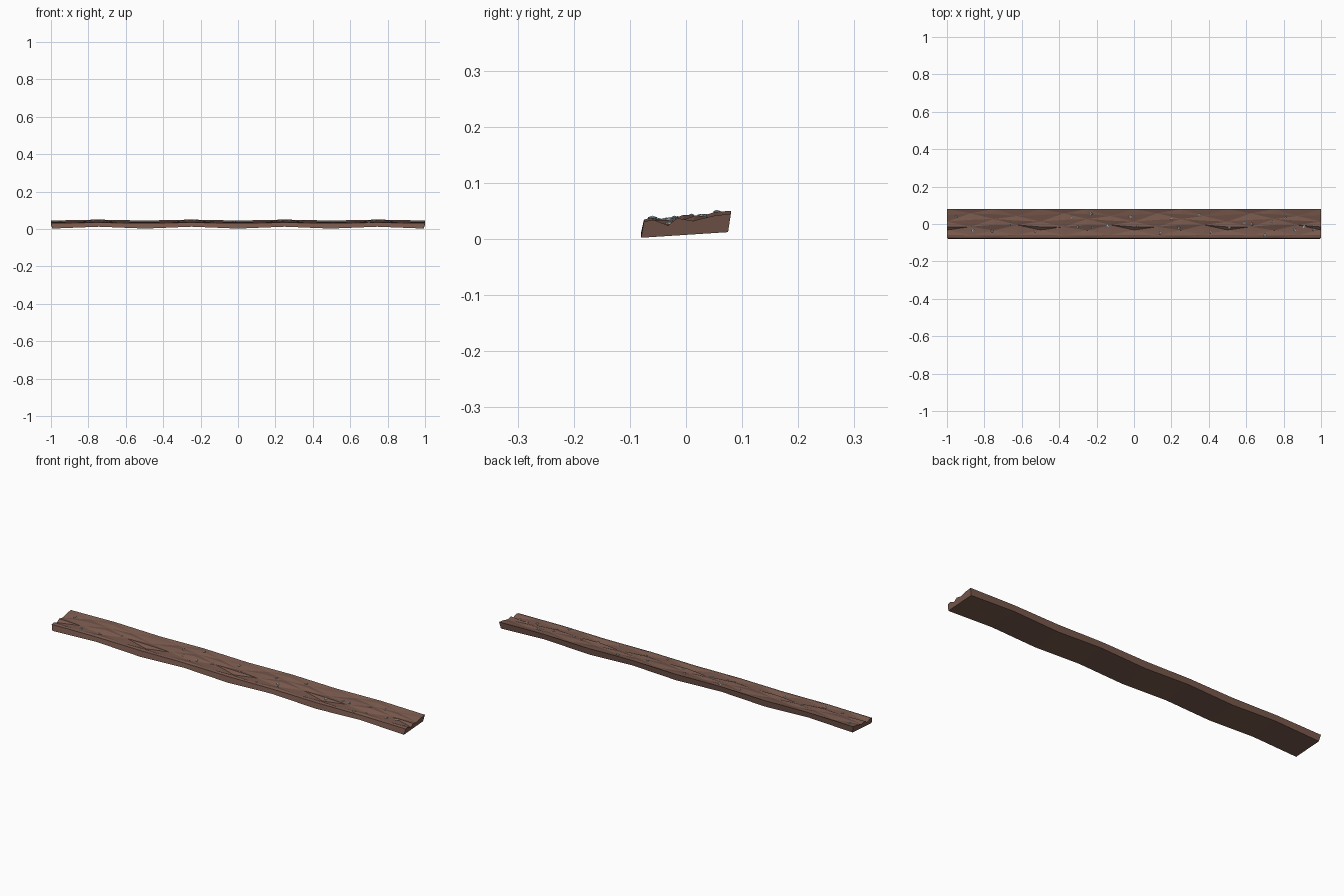
import bpy, bmesh, math, random
from mathutils import Vector, Matrix
from mathutils.bvhtree import BVHTree

if "Cube" in bpy.data.objects:
    bpy.data.objects.remove(bpy.data.objects["Cube"])

random.seed(7)


def material(name, rgb):
    m = bpy.data.materials.new(name)
    m.diffuse_color = (*rgb, 1)
    m.use_nodes = True
    m.node_tree.nodes["Principled BSDF"].inputs["Base Color"].default_value = m.diffuse_color
    return m


def finish(bm, name, mat):
    bmesh.ops.recalc_face_normals(bm, faces=bm.faces)
    me = bpy.data.meshes.new(name)
    bm.to_mesh(me)
    bm.free()
    me.materials.append(mat)
    ob = bpy.data.objects.new(name, me)
    bpy.context.collection.objects.link(ob)


def wave(x):
    return 0.5 - 0.5 * math.cos(4 * math.pi * x)


# Cross-section of the earth strip: (y, z, wave height, roughness)
PROFILE = [(-0.080, 0.002, 0.010, 0), (-0.075, 0.031, 0.003, 0),
           (-0.060, 0.033, 0.004, 0.001), (-0.033, 0.027, 0.007, 0.003),
           (-0.010, 0.034, 0.006, 0.003), (0.020, 0.035, 0.008, 0.003),
           (0.050, 0.038, 0.007, 0.003), (0.080, 0.045, 0.005, 0),
           (0.075, 0.012, 0.010, 0)]

# Wavy strip of ground, lofted along x
STEPS = 16
bm = bmesh.new()
rings = []
for i in range(STEPS + 1):
    x = -1 + 2 * i / STEPS
    ring = []
    for k, (y, z, amp, rough) in enumerate(PROFILE):
        bottom = k in (0, len(PROFILE) - 1)
        w = wave(x)
        bump = rough * math.cos(8 * math.pi * x + k * math.pi)
        sx = x * (0.993 if bottom else 1)
        dy = rough * 2.5 * math.sin(4 * math.pi * x + k)
        ring.append(bm.verts.new((sx, y + dy, z + amp * w + bump)))
    rings.append(ring)
n = len(PROFILE)
for i in range(STEPS):
    for k in range(n):
        a, b = rings[i][k], rings[i][(k + 1) % n]
        c, d = rings[i + 1][(k + 1) % n], rings[i + 1][k]
        if (i + k) % 2:
            bm.faces.new((a, b, c)), bm.faces.new((a, c, d))
        else:
            bm.faces.new((a, b, d)), bm.faces.new((b, c, d))
bm.faces.new(rings[0])
bm.faces.new(rings[-1])
tree = BVHTree.FromBMesh(bm)
finish(bm, "ground_strip", material("earth", (0.19, 0.10, 0.075)))

# Small pebbles half sunk in the top surface
SPOTS = [(-.95, .04), (-.86, -.035), (-.76, -.04), (-.66, 0), (-.53, -.04), (-.41, -.02),
         (-.33, .035), (-.30, -.015), (-.23, .055), (-.22, -.02), (-.14, -.01), (-.02, .04),
         (.02, -.01), (.14, -.05), (.20, .025), (.24, -.02), (.35, .05), (.41, -.045),
         (.51, -.02), (.59, .005), (.63, 0), (.70, -.06), (.74, .01), (.81, .03),
         (.86, -.03), (.91, -.015), (.96, -.03)]
bm = bmesh.new()
for x, y in SPOTS:
    hit = tree.ray_cast(Vector((x, y, 1)), Vector((0, 0, -1)))[0]
    r = random.uniform(0.006, 0.010)
    mat = (Matrix.Translation(hit) @ Matrix.Rotation(random.uniform(0, 6), 4, 'Z')
           @ Matrix.Diagonal((1.1, 0.8, 0.6, 1)))
    bmesh.ops.create_icosphere(bm, subdivisions=1, radius=r, matrix=mat)
finish(bm, "pebbles", material("pebble", (0.36, 0.46, 0.50)))
